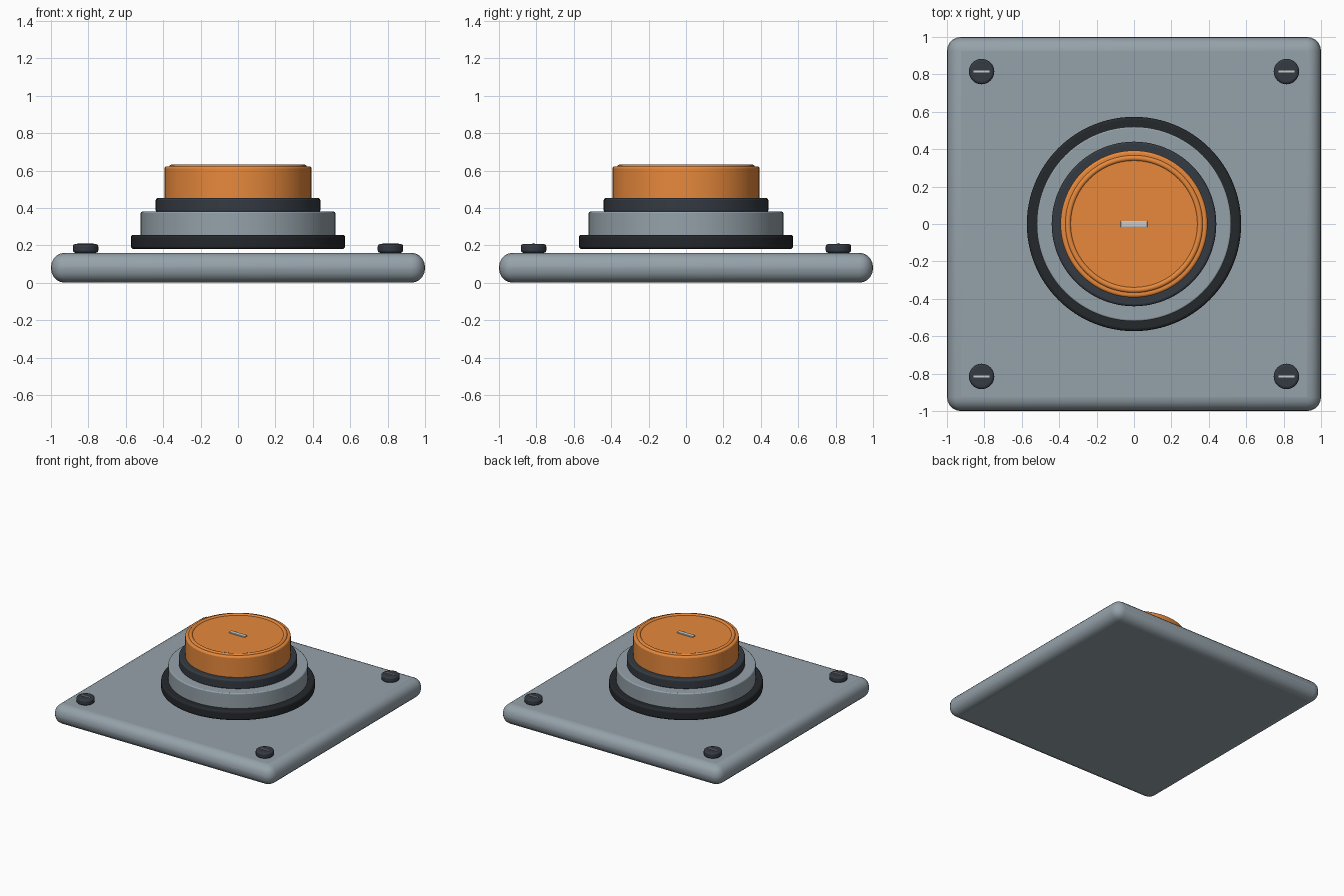
import bpy

if "Cube" in bpy.data.objects:
    bpy.data.objects.remove(bpy.data.objects["Cube"])


def material(name, color):
    m = bpy.data.materials.new(name)
    m.diffuse_color = (*color, 1)
    m.use_nodes = True
    m.node_tree.nodes["Principled BSDF"].inputs["Base Color"].default_value = m.diffuse_color
    return m


STEEL = material("steel", (0.30, 0.36, 0.40))
BLACK = material("black_rubber", (0.018, 0.021, 0.025))
DARK = material("dark_metal", (0.035, 0.043, 0.055))
ORANGE = material("orange_plastic", (0.80, 0.25, 0.045))
PALE = material("pale_metal", (0.60, 0.63, 0.63))


def finish(name, mat, bevel=0, segments=3):
    ob = bpy.context.object
    ob.name = name
    ob.data.materials.append(mat)
    bpy.ops.object.shade_smooth_by_angle(angle=0.6)
    if bevel:
        b = ob.modifiers.new("bevel", 'BEVEL')
        b.width = bevel
        b.segments = segments
        b.limit_method = 'ANGLE'
        b.angle_limit = 0.6
    return ob


def disc(name, radius, z0, z1, mat, bevel, x=0, y=0, sides=96):
    bpy.ops.mesh.primitive_cylinder_add(vertices=sides, radius=radius, depth=z1 - z0,
                                        location=(x, y, (z0 + z1) / 2))
    return finish(name, mat, bevel)


def box(name, size, loc, mat, bevel=0, segments=3):
    bpy.ops.mesh.primitive_cube_add(size=1, location=loc)
    bpy.context.object.scale = size
    bpy.ops.object.transform_apply(location=False, rotation=False, scale=True)
    return finish(name, mat, bevel, segments)


# Rounded base plate
box("base_plate", (2, 2, 0.16), (0, 0, 0.08), STEEL, 0.075, 5)

# Stepped round housing
disc("gasket", 0.573, 0.18, 0.256, BLACK, 0.015)
disc("collar", 0.52, 0.22, 0.38, STEEL, 0.008)
disc("bezel_ring", 0.44, 0.375, 0.453, DARK, 0.012)

# Push button with raised rim and marker bar
disc("button_cap", 0.393, 0.42, 0.622, ORANGE, 0.012)
bpy.ops.mesh.primitive_torus_add(major_radius=0.353, minor_radius=0.016, major_segments=96,
                                 minor_segments=12, location=(0, 0, 0.616))
finish("button_rim", ORANGE)
box("button_marker", (0.144, 0.034, 0.018), (0, 0, 0.622), PALE, 0.003, 2)

# Four corner screws with slots
for x in (-0.815, 0.815):
    for y in (-0.815, 0.815):
        disc("screw_head", 0.068, 0.16, 0.207, DARK, 0.013, x, y, 32)
        box("screw_slot", (0.085, 0.011, 0.012), (x, y, 0.206), PALE)
